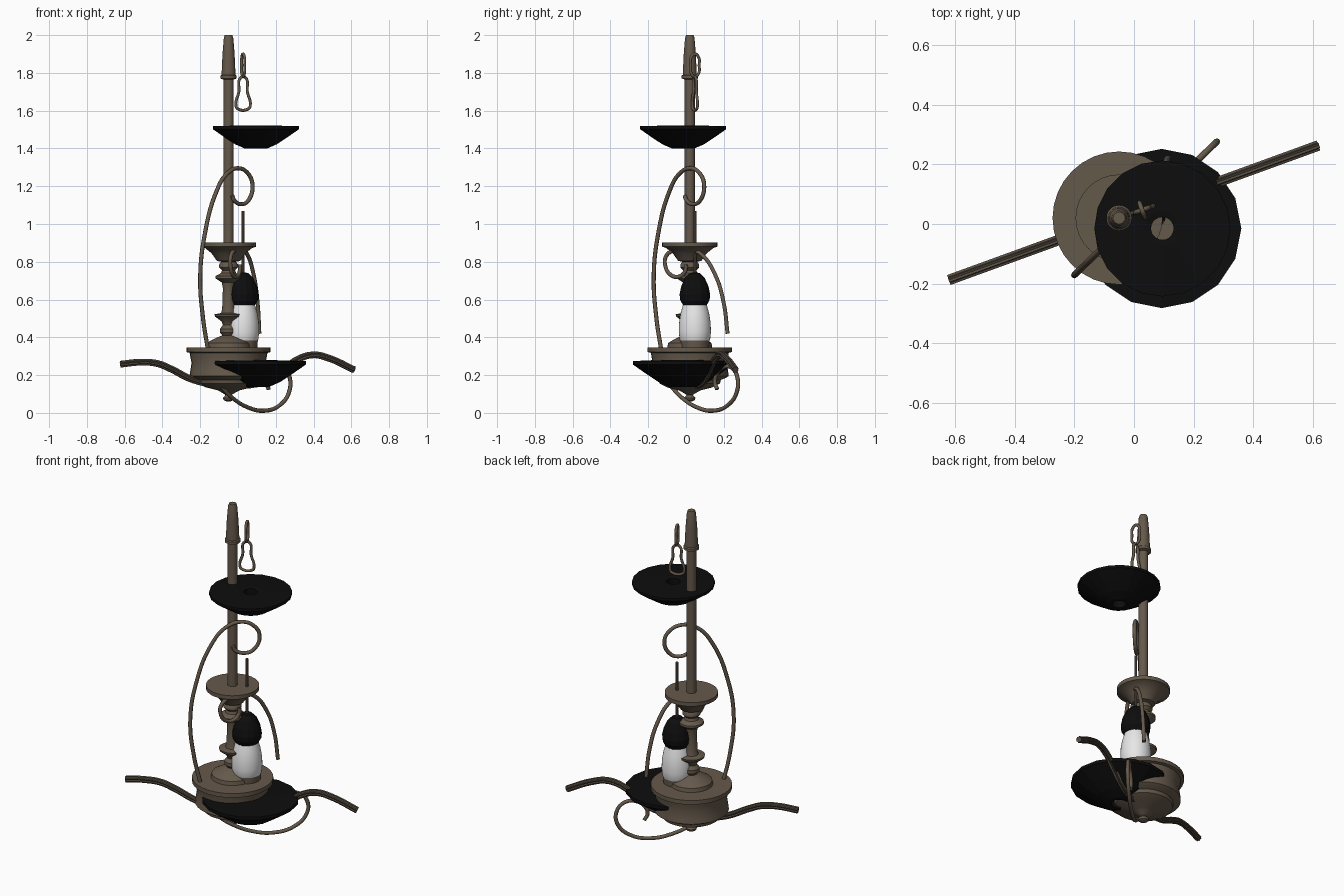
import bpy, math

if "Cube" in bpy.data.objects:
    bpy.data.objects.remove(bpy.data.objects["Cube"])

AX, AY = -0.05, 0.02                 # main column axis
A = math.radians(20)                 # the arms and links are turned by 20 degrees
UX, UY = math.cos(A), math.sin(A)
BX, BY = 0.027, 0.047                # bulb, rod and link axis


def mat(name, col):
    m = bpy.data.materials.new(name)
    m.diffuse_color = (*col, 1)
    m.use_nodes = True
    m.node_tree.nodes["Principled BSDF"].inputs["Base Color"].default_value = m.diffuse_color
    return m


BRONZE = mat("aged bronze", (0.13, 0.1, 0.07))
DARK = mat("dark bronze", (0.095, 0.075, 0.055))
BLACK = mat("black iron", (0.004, 0.004, 0.004))
WHITE = mat("white glass", (0.8, 0.8, 0.8))


def smooth(ob, angle=35):
    bpy.ops.object.select_all(action='DESELECT')
    ob.select_set(True)
    bpy.context.view_layer.objects.active = ob
    bpy.ops.object.shade_smooth_by_angle(angle=math.radians(angle))


def lathe(name, prof, x, y, m, n=32, flat=False, closed=False):
    """Turn an (r, z) profile around a vertical axis; r = 0 makes a pole."""
    verts, faces, rings = [], [], []
    for r, z in prof:
        k = 1 if r == 0 else n
        rings.append((len(verts), k))
        for i in range(k):
            a = 2 * math.pi * i / n
            verts.append((x + r * math.cos(a), y + r * math.sin(a), z))
    pairs = list(zip(rings, rings[1:]))
    if closed:
        pairs.append((rings[-1], rings[0]))
    for (a, ka), (b, kb) in pairs:
        for i in range(n):
            j = (i + 1) % n
            q = [a + i % ka, a + j % ka, b + j % kb, b + i % kb]
            faces.append(list(dict.fromkeys(q)))
    me = bpy.data.meshes.new(name)
    me.from_pydata(verts, [], faces)
    me.materials.append(m)
    ob = bpy.data.objects.new(name, me)
    bpy.context.collection.objects.link(ob)
    if not flat:
        smooth(ob)
    return ob


def curve(name, pts, cyclic=False):
    cu = bpy.data.curves.new(name, 'CURVE')
    cu.dimensions = '3D'
    cu.resolution_u = 8
    sp = cu.splines.new('BEZIER')
    sp.bezier_points.add(len(pts) - 1)
    for bp, p in zip(sp.bezier_points, pts):
        bp.co = p
        bp.handle_left_type = bp.handle_right_type = 'AUTO'
    sp.use_cyclic_u = cyclic
    ob = bpy.data.objects.new(name, cu)
    bpy.context.collection.objects.link(ob)
    return ob


def tube(name, pts, r, m, cyclic=False, section=None):
    ob = curve(name, pts, cyclic)
    cu = ob.data
    if section:
        cu.bevel_mode = 'OBJECT'
        cu.bevel_object = section
    else:
        cu.bevel_depth = r
        cu.bevel_resolution = 2
    cu.use_fill_caps = True
    cu.materials.append(m)
    bpy.ops.object.select_all(action='DESELECT')
    ob.select_set(True)
    bpy.context.view_layer.objects.active = ob
    bpy.ops.object.convert(target='MESH')
    smooth(bpy.context.view_layer.objects.active, 50)


# Turned column from the top finial down to the bottom knob
lathe("finial", [(0, 2.0), (0.02, 2.0), (0.025, 1.985), (0.032, 1.9), (0.037, 1.79),
                 (0.043, 1.785), (0.043, 1.77), (0.027, 1.765)], AX, AY, BRONZE)
lathe("column_rod", [(0.027, 1.78), (0.027, 0.89)], AX, AY, BRONZE)
lathe("upper_stem", [(0, 0.903), (0.146, 0.903), (0.146, 0.88), (0.125, 0.873), (0.09, 0.845),
                     (0.062, 0.805), (0.04, 0.8), (0.05, 0.785), (0.05, 0.77), (0.035, 0.755),
                     (0.04, 0.74), (0.068, 0.725), (0.068, 0.712), (0.036, 0.69),
                     (0.03, 0.66), (0.034, 0.55), (0.04, 0.525)], AX, AY, BRONZE)
lathe("lower_stem", [(0.03, 0.53), (0.075, 0.522), (0.072, 0.51), (0.038, 0.485), (0.03, 0.465),
                     (0.045, 0.445), (0.045, 0.425), (0.033, 0.41), (0.06, 0.4), (0.09, 0.385),
                     (0.115, 0.37), (0.12, 0.34)], AX, AY, BRONZE)
lathe("drum", [(0, 0.347), (0.223, 0.347), (0.223, 0.322), (0.206, 0.318), (0.203, 0.3),
               (0.196, 0.265), (0.203, 0.22), (0.206, 0.195), (0.19, 0.185), (0.165, 0.175),
               (0.16, 0.155), (0.12, 0.135), (0.06, 0.12), (0.04, 0.11), (0.016, 0.095),
               (0.03, 0.08), (0.026, 0.068), (0.01, 0.06), (0, 0.06)], AX, AY, BRONZE)


# Black dishes with a central hole
def dish(name, x, y, z, s):
    prof = [(0.038, 0.0), (0.06, 0.0), (0.11, 0.022), (0.165, 0.058), (0.228, 0.102),
            (0.228, 0.118), (0.06, 0.122), (0.038, 0.118)]
    lathe(name, [(r * s, z + h * s) for r, h in prof], x, y, BLACK, 16 if s > 1 else 20, True, True)


dish("upper_dish", 0.095, -0.015, 1.40, 1.0)
dish("lower_dish", 0.093, -0.015, 0.137, 1.17)

# Glass bulb with cap, socket and rod
lathe("bulb_socket", [(0, 0.34), (0.075, 0.34), (0.078, 0.385), (0, 0.385)], BX, BY, BRONZE)
lathe("glass_bulb", [(0.07, 0.365), (0.081, 0.39), (0.085, 0.43), (0.083, 0.48), (0.075, 0.53),
                     (0.062, 0.575), (0, 0.59)], BX, BY, WHITE)
lathe("bulb_cap", [(0, 0.568), (0.064, 0.57), (0.08, 0.598), (0.083, 0.628), (0.074, 0.67),
                   (0.053, 0.715), (0.028, 0.74), (0, 0.745)], BX, BY, BLACK, 14, True)
lathe("bulb_rod", [(0, 0.73), (0.008, 0.73), (0.008, 1.07), (0, 1.07)], BX, BY, BRONZE, 10)

# Hanging links, crossed at right angles
link_low = [(-0.013, 1.775), (-0.024, 1.7), (-0.04, 1.625), (-0.03, 1.61),
            (0.03, 1.61), (0.04, 1.625), (0.024, 1.7), (0.013, 1.775)]
tube("lower_link", [(BX + s * UX, BY + s * UY, z) for s, z in link_low], 0.008, BRONZE, True)
link_up = [(0, 1.9), (0.022, 1.88), (0.024, 1.84), (0.022, 1.8), (0, 1.78),
           (-0.022, 1.8), (-0.024, 1.84), (-0.022, 1.88)]
tube("upper_link", [(BX - s * UY, BY + s * UX, z) for s, z in link_up], 0.008, BRONZE, True)

# Scrolls, each lying in its own upright plane
big = [(-0.16, 0.34), (-0.185, 0.5), (-0.2, 0.72), (-0.175, 0.95), (-0.115, 1.17), (-0.06, 1.265),
       (0, 1.295), (0.055, 1.265), (0.077, 1.2), (0.055, 1.125), (0.02, 1.105), (-0.02, 1.125),
       (-0.03, 1.15)]
tube("tall_scroll", [(x, 0.965 * x + 0.022, z) for x, z in big], 0.011, BRONZE)
low = [(-0.09, 0.14), (-0.03, 0.08), (0.05, 0.03), (0.14, 0.0115), (0.22, 0.04), (0.27, 0.11),
       (0.273, 0.19), (0.24, 0.24), (0.195, 0.24), (0.158, 0.2), (0.15, 0.16), (0.163, 0.125)]
tube("bottom_scroll", [(x, 0.965 * x + 0.008, z) for x, z in low], 0.011, BRONZE)
mid = [(0.22, 0.42), (0.2, 0.58), (0.155, 0.73), (0.08, 0.84), (0.02, 0.865), (-0.06, 0.862),
       (-0.105, 0.83), (-0.11, 0.78), (-0.08, 0.73), (-0.035, 0.722), (-0.005, 0.75), (0, 0.785)]
tube("middle_scroll", [(0.011 + 0.465 * y, y, z) for y, z in mid], 0.011, BRONZE)

# Ribbed arms, swept from a star section
star = curve("rib_section", [(0, 0, 0)])
star.data.splines.clear()
sp = star.data.splines.new('POLY')
sp.points.add(15)
for i, p in enumerate(sp.points):
    r = 0.019 if i % 2 else 0.014
    p.co = (r * math.cos(i * math.pi / 8), r * math.sin(i * math.pi / 8), 0, 1)
sp.use_cyclic_u = True
star.hide_render = True
left = [(-0.62, 0.258), (-0.52, 0.268), (-0.43, 0.262), (-0.36, 0.235), (-0.25, 0.18), (-0.12, 0.145)]
right = [(0.05, 0.145), (0.16, 0.17), (0.25, 0.235), (0.32, 0.285), (0.40, 0.307), (0.48, 0.29),
         (0.615, 0.228)]
for name, pts in (("left_arm", left), ("right_arm", right)):
    tube(name, [(x, AY + (x - AX) * math.tan(A), z) for x, z in pts], 0, DARK, section=star)
bpy.data.objects.remove(star)

# Make all faces point outwards
for ob in bpy.data.objects:
    bpy.ops.object.select_all(action='DESELECT')
    ob.select_set(True)
    bpy.context.view_layer.objects.active = ob
    bpy.ops.object.mode_set(mode='EDIT')
    bpy.ops.mesh.select_all(action='SELECT')
    bpy.ops.mesh.normals_make_consistent(inside=False)
    bpy.ops.object.mode_set(mode='OBJECT')
